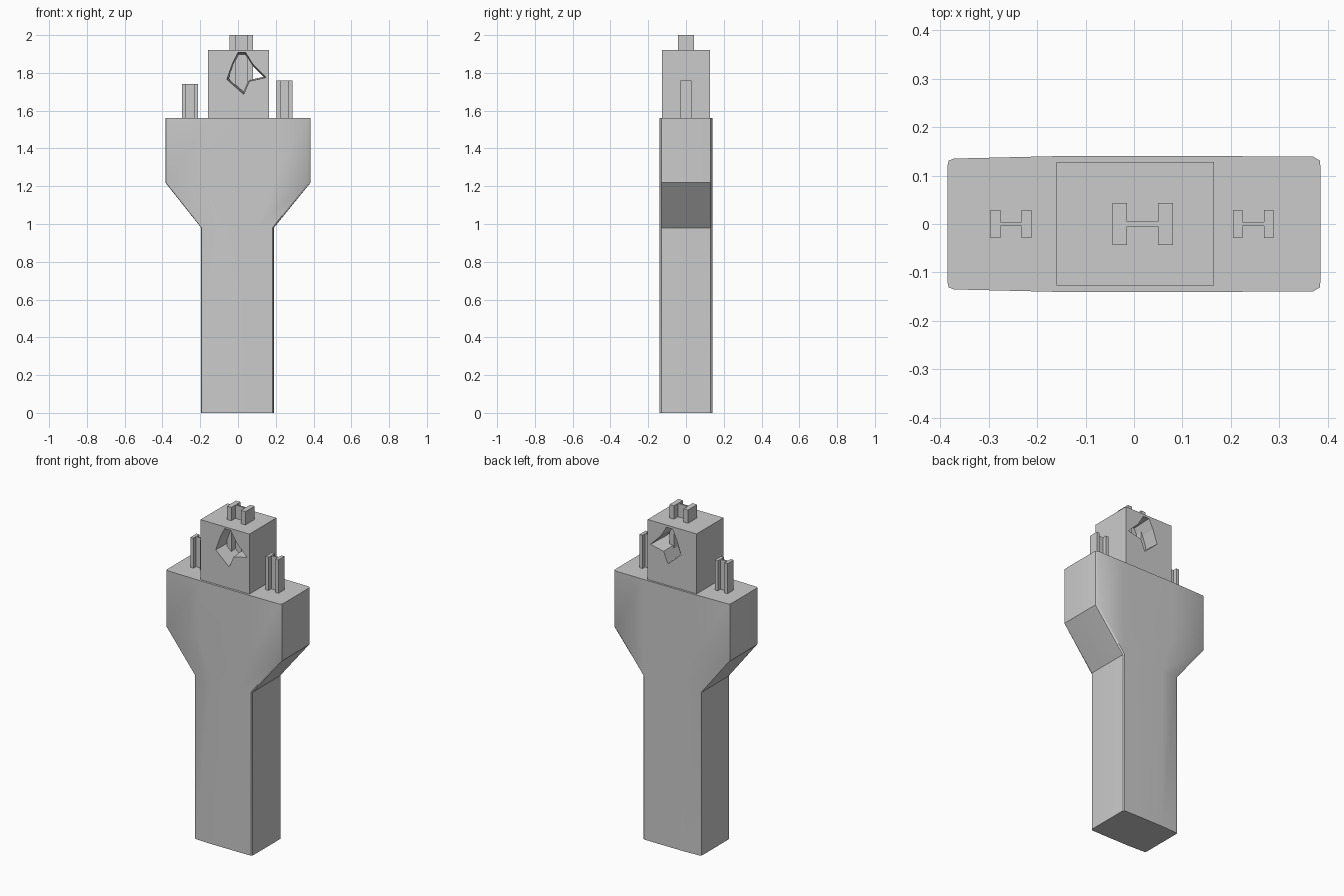
import bpy, bmesh, math

if "Cube" in bpy.data.objects:
    bpy.data.objects.remove(bpy.data.objects["Cube"])


def loft(name, rings, smooth=False):
    """Closed solid through rings with equal point counts."""
    bm = bmesh.new()
    vr = [[bm.verts.new(p) for p in r] for r in rings]
    n = len(vr[0])
    for a, b in zip(vr, vr[1:]):
        for i in range(n):
            j = (i + 1) % n
            bm.faces.new((a[i], a[j], b[j], b[i]))
    bm.faces.new(vr[0][::-1])
    bm.faces.new(vr[-1])
    bmesh.ops.recalc_face_normals(bm, faces=bm.faces[:])
    me = bpy.data.meshes.new(name)
    bm.to_mesh(me)
    bm.free()
    ob = bpy.data.objects.new(name, me)
    bpy.context.collection.objects.link(ob)
    if smooth:
        bpy.ops.object.select_all(action='DESELECT')
        ob.select_set(True)
        bpy.context.view_layer.objects.active = ob
        bpy.ops.object.shade_smooth_by_angle(angle=math.radians(30))
    return ob


def pier_ring(left, right, z):
    """Rounded rectangle that narrows slightly towards its left end."""
    half = [(1.0, 0.115), (0.996, 0.131), (0.96, 0.139), (0.5, 0.14),
            (-0.42, 0.14), (-0.965, 0.135), (-0.993, 0.131), (-1.0, 0.12)]
    pts = half + [(x, -y) for x, y in reversed(half)]
    return [(x * (right if x > 0 else left), y, z) for x, y in pts]


def h_beam(name, cx, hx, hy, flange, web, z0, z1):
    """Upright H-section beam; flanges lie at the left and right."""
    i = hx - flange
    q = [(-hx, -hy), (-i, -hy), (-i, -web), (i, -web), (i, -hy), (hx, -hy)]
    pts = q + [(-x, -y) for x, y in q]
    return loft(name, [[(cx + x, y, z) for x, y in pts] for z in (z0, z1)])


# Flared concrete pier
loft("pier", [pier_ring(0.195, 0.19, 0), pier_ring(0.195, 0.19, 0.98),
              pier_ring(0.385, 0.385, 1.22), pier_ring(0.385, 0.385, 1.56)], True)

# Upper block
rect = [(-0.16, -0.127), (0.165, -0.127), (0.165, 0.128), (-0.16, 0.128)]
block = loft("upper_block", [[(x, y, z) for x, y in rect] for z in (1.55, 1.92)])

# Jagged hole broken through the block, narrower at the back
hole = [(0.0, 1.91), (-0.03, 1.85), (-0.06, 1.765), (0.03, 1.685),
        (0.06, 1.755), (0.15, 1.775), (0.08, 1.845), (0.04, 1.91)]
cx, cz = 0.03, 1.81
cutter = loft("hole_cutter", [
    [(cx + (x - cx) * s, y, cz + (z - cz) * s) for x, z in hole]
    for y, s in ((-0.14, 1.0), (0.0, 0.88), (0.14, 0.97))])
cutter.hide_render = True
mod = block.modifiers.new("hole", 'BOOLEAN')
mod.operation = 'DIFFERENCE'
mod.solver = 'EXACT'
mod.object = cutter
bpy.context.view_layer.objects.active = block
bpy.ops.object.modifier_apply(modifier=mod.name)
bpy.data.objects.remove(cutter)

# Steel beams: one through the block, one on each side
h_beam("centre_beam", 0.018, 0.062, 0.043, 0.03, 0.005, 1.57, 2.0)
h_beam("left_beam", -0.254, 0.042, 0.029, 0.02, 0.004, 1.55, 1.74)
h_beam("right_beam", 0.246, 0.042, 0.029, 0.02, 0.004, 1.55, 1.76)
